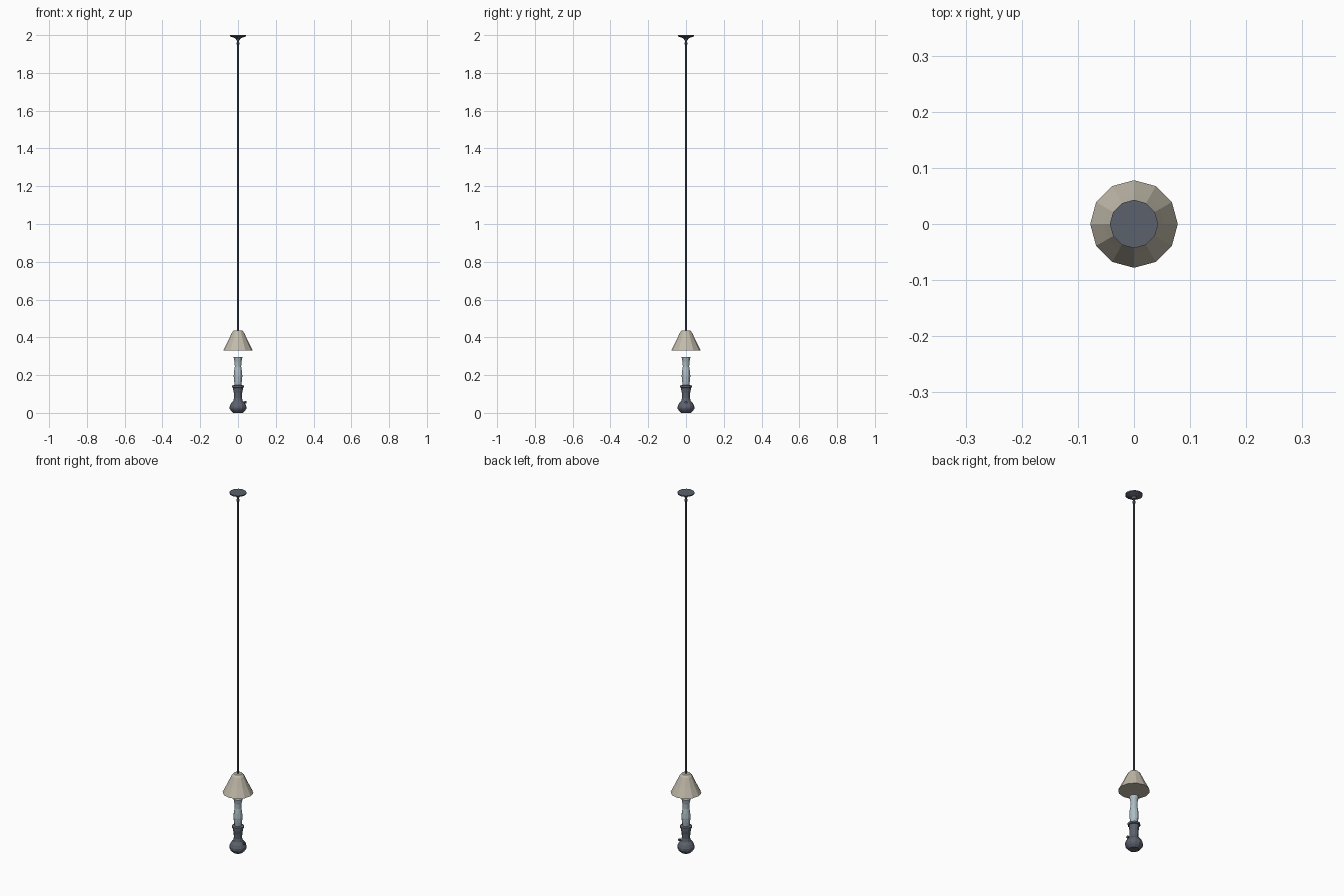
import bpy, bmesh, math

if "Cube" in bpy.data.objects:
    bpy.data.objects.remove(bpy.data.objects["Cube"])


def material(name, rgb):
    m = bpy.data.materials.new(name)
    m.diffuse_color = (*rgb, 1)
    m.use_nodes = True
    m.node_tree.nodes["Principled BSDF"].inputs["Base Color"].default_value = m.diffuse_color
    return m


METAL = material("dark_slate_metal", (0.105, 0.12, 0.15))
GLASS = material("pale_blue_glass", (0.42, 0.52, 0.56))
CREAM = material("cream_shade", (0.53, 0.49, 0.40))


def lathe(name, profile, mat, sides=12, axis_x=None):
    """Capped turned part from (radius, height) points, bottom to top.
    axis_x = z height: lay the part along +x at that height instead."""
    bm = bmesh.new()
    rings = []
    for r, h in profile:
        ring = []
        for i in range(sides):
            a = 2 * math.pi * i / sides
            c, s = r * math.cos(a), r * math.sin(a)
            co = (c, s, h) if axis_x is None else (h, s, axis_x + c)
            ring.append(bm.verts.new(co))
        rings.append(ring)
    for lo, hi in zip(rings, rings[1:]):
        for i in range(sides):
            j = (i + 1) % sides
            bm.faces.new((lo[i], lo[j], hi[j], hi[i]))
    bm.faces.new(rings[0][::-1])
    bm.faces.new(rings[-1])
    bmesh.ops.recalc_face_normals(bm, faces=bm.faces)
    me = bpy.data.meshes.new(name)
    bm.to_mesh(me)
    bm.free()
    me.materials.append(mat)
    ob = bpy.data.objects.new(name, me)
    bpy.context.collection.objects.link(ob)
    return ob


# Oil reservoir with flared foot and narrow neck
lathe("oil_base", [(0.026, 0.0), (0.038, 0.012), (0.044, 0.022), (0.044, 0.034),
                   (0.037, 0.05), (0.025, 0.064), (0.021, 0.08),
                   (0.022, 0.105), (0.026, 0.125)], METAL)

# Burner collar holding the chimney
lathe("burner_collar", [(0.026, 0.125), (0.026, 0.133), (0.031, 0.135),
                        (0.031, 0.145), (0.022, 0.147)], METAL)

# Wick knob on the right side
lathe("wick_stem", [(0.003, 0.02), (0.003, 0.036)], METAL, 6, 0.056)
lathe("wick_knob", [(0.007, 0.035), (0.007, 0.044)], METAL, 8, 0.056)

# Glass chimney
lathe("glass_chimney", [(0.017, 0.143), (0.021, 0.17), (0.023, 0.195),
                        (0.021, 0.22), (0.017, 0.245), (0.018, 0.27),
                        (0.024, 0.297)], GLASS)

# Faceted shade
lathe("lamp_shade", [(0.078, 0.33), (0.054, 0.378), (0.032, 0.425),
                     (0.022, 0.436)], CREAM)

# Hanging rod, ball joint and ceiling plate
lathe("hanging_rod", [(0.004, 0.432), (0.004, 1.98)], METAL, 8)
lathe("rod_ball", [(0.004, 1.946), (0.008, 1.951), (0.008, 1.959),
                   (0.004, 1.965)], METAL, 8)
lathe("ceiling_plate", [(0.008, 1.972), (0.014, 1.983), (0.036, 1.991),
                        (0.043, 1.994), (0.043, 2.0)], METAL)
